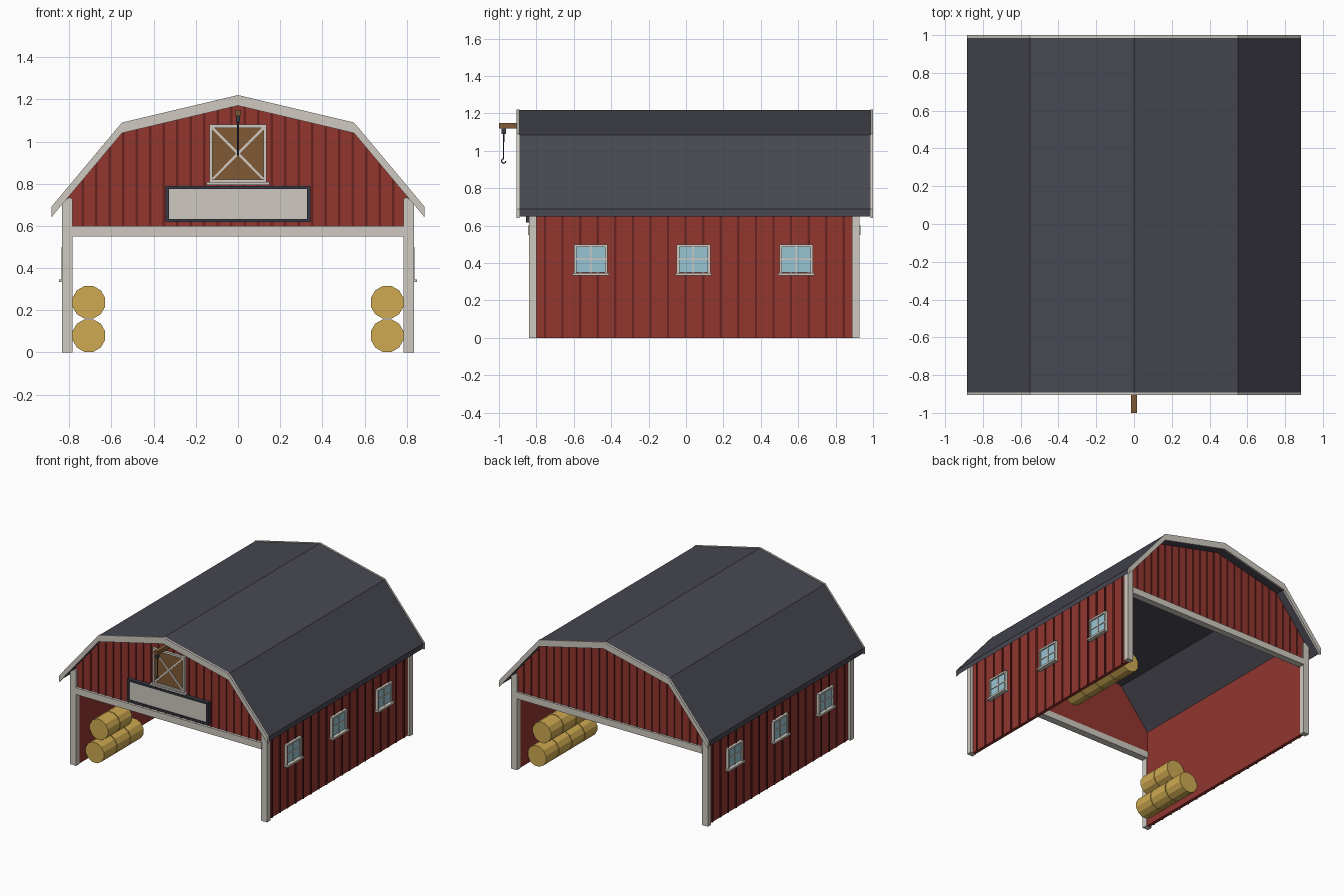
import bpy, bmesh, math
from mathutils import Matrix

if "Cube" in bpy.data.objects:
    bpy.data.objects.remove(bpy.data.objects["Cube"])


def mat(name, hexcol):
    m = bpy.data.materials.new(name)
    c = [int(hexcol[i:i + 2], 16) / 255 for i in (0, 2, 4)]
    c = [v / 12.92 if v <= 0.04045 else ((v + 0.055) / 1.055) ** 2.4 for v in c]
    m.diffuse_color = (*c, 1)
    m.use_nodes = True
    m.node_tree.nodes["Principled BSDF"].inputs["Base Color"].default_value = m.diffuse_color
    return m


RED = mat("barn_red", "93362F")
DARK_RED = mat("groove_red", "68241F")
PALE = mat("pale_trim", "CFCAC1")
SLATE = mat("slate_roof", "474751")
IRON = mat("dark_iron", "393B46")
HAY = mat("hay", "CFAA52")
WOOD = mat("brown_wood", "805A35")
GLASS = mat("window_glass", "98C4D4")


def finish(name, bm, m):
    bmesh.ops.recalc_face_normals(bm, faces=bm.faces)
    me = bpy.data.meshes.new(name)
    bm.to_mesh(me)
    bm.free()
    me.materials.append(m)
    ob = bpy.data.objects.new(name, me)
    bpy.context.collection.objects.link(ob)
    return ob


def add_box(bm, x0, x1, y0, y1, z0, z1):
    mtx = Matrix.Translation(((x0 + x1) / 2, (y0 + y1) / 2, (z0 + z1) / 2))
    mtx = mtx @ Matrix.Diagonal((x1 - x0, y1 - y0, z1 - z0, 1))
    bmesh.ops.create_cube(bm, size=1, matrix=mtx)


def boxes(name, m, *dims):
    bm = bmesh.new()
    for d in dims:
        add_box(bm, *d)
    return finish(name, bm, m)


def add_prism(bm, pts, y0, y1):
    """Extrude an x/z outline along y."""
    f = bm.faces.new([bm.verts.new((x, y0, z)) for x, z in pts])
    ex = bmesh.ops.extrude_face_region(bm, geom=[f])
    vs = [v for v in ex["geom"] if isinstance(v, bmesh.types.BMVert)]
    bmesh.ops.translate(bm, verts=vs, vec=(0, y1 - y0, 0))


def prism(name, m, pts, y0, y1):
    bm = bmesh.new()
    add_prism(bm, pts, y0, y1)
    return finish(name, bm, m)


def roof_z(x):
    """Height of the gambrel roof line."""
    x = abs(x)
    return 1.22 - x * 0.13 / 0.55 if x < 0.55 else 1.09 - (x - 0.55) * 0.4 / 0.335


def gambrel(xe, top, bottom):
    xs = [-xe, -0.55, 0, 0.55, xe]
    return ([(x, roof_z(x) + top) for x in xs]
            + [(x, roof_z(x) + bottom) for x in reversed(xs)])


# Roof, ridge cap and pale end boards
prism("roof", SLATE, gambrel(0.883, -0.004, -0.042), -0.893, 0.988)
prism("ridge_cap", SLATE, [(-0.025, 1.209), (0, 1.218), (0.025, 1.209), (0.025, 1.2), (-0.025, 1.2)],
      -0.895, 0.99)
prism("front_fascia", PALE, gambrel(0.885, 0, -0.05), -0.905, -0.891)
prism("back_fascia", PALE, gambrel(0.885, 0, -0.05), 0.986, 1.0)

# Gable walls with the open doorway below
gable = [(-0.8, 0.59)] + [(x, roof_z(x) - 0.038) for x in (-0.8, -0.55, 0, 0.55, 0.8)] + [(0.8, 0.59)]
for name, y0, y1, yb in (("front", -0.825, -0.795, -0.831), ("back", 0.885, 0.915, 0.915)):
    prism(name + "_gable_wall", RED, gable, y0, y1)
    bm = bmesh.new()
    for i in range(-12, 12):
        x = (i + 0.5) * 0.064
        add_box(bm, x - 0.005, x + 0.005, yb, yb + 0.006, 0.6, roof_z(x) - 0.045)
    finish(name + "_gable_battens", bm, DARK_RED)
boxes("front_door_beam", PALE, (-0.79, 0.79, -0.845, -0.79, 0.55, 0.6))
boxes("back_door_beam", PALE, (-0.79, 0.79, 0.88, 0.932, 0.55, 0.6))


def window(bm_frame, bm_glass, s, y):
    def b(bm, x0, x1, *r):
        add_box(bm, min(s * x0, s * x1), max(s * x0, s * x1), *r)
    b(bm_glass, 0.81, 0.826, y - 0.08, y + 0.08, 0.35, 0.49)
    for ya, yb in ((-0.09, -0.076), (0.076, 0.09)):
        b(bm_frame, 0.81, 0.836, y + ya, y + yb, 0.345, 0.5)
    b(bm_frame, 0.81, 0.836, y - 0.076, y + 0.076, 0.486, 0.5)
    b(bm_frame, 0.81, 0.848, y - 0.097, y + 0.097, 0.333, 0.347)
    b(bm_frame, 0.81, 0.831, y - 0.004, y + 0.004, 0.347, 0.486)
    b(bm_frame, 0.81, 0.831, y - 0.076, y + 0.076, 0.416, 0.424)


# Side walls, battens, windows and corner posts
for side, s in (("left", -1), ("right", 1)):
    def span(a, b):
        return (min(s * a, s * b), max(s * a, s * b))
    prism(side + "_wall", RED,
          [(s * 0.79, 0), (s * 0.815, 0), (s * 0.815, 0.735), (s * 0.79, 0.76)], -0.8, 0.89)
    bm = bmesh.new()
    for i in range(-9, 9):
        y = 0.045 + (i + 0.5) * 0.094
        add_box(bm, *span(0.81, 0.821), y - 0.006, y + 0.006, 0, 0.73)
    finish(side + "_wall_battens", bm, DARK_RED)
    frames, panes = bmesh.new(), bmesh.new()
    for y in (-0.51, 0.04, 0.59):
        window(frames, panes, s, y)
    finish(side + "_window_frames", frames, PALE)
    finish(side + "_window_panes", panes, GLASS)
    for end, y0, y1 in (("front", -0.84, -0.8), ("back", 0.887, 0.927)):
        prism(side + "_" + end + "_post", PALE,
              [(s * 0.785, 0), (s * 0.835, 0), (s * 0.835, 0.71), (s * 0.8, 0.735), (s * 0.785, 0.73)], y0, y1)

# Loft door with pale frame, cross brace and sill
boxes("loft_door", WOOD, (-0.125, 0.125, -0.835, -0.82, 0.81, 1.07))
bm = bmesh.new()
for x0, x1, z0, z1 in ((-0.135, -0.12, 0.805, 1.08), (0.12, 0.135, 0.805, 1.08),
                       (-0.12, 0.12, 1.065, 1.08), (-0.12, 0.12, 0.805, 0.82)):
    add_box(bm, x0, x1, -0.845, -0.82, z0, z1)
add_box(bm, -0.15, 0.15, -0.855, -0.82, 0.795, 0.808)
w = 0.008
for k in (-1, 1):
    add_prism(bm, [(-k * 0.12 - w, 0.822), (-k * 0.12 + w, 0.822),
                   (k * 0.12 + w, 1.063), (k * 0.12 - w, 1.063)], -0.841, -0.83)
finish("loft_door_trim", bm, PALE)

# Blank sign board
boxes("sign_panel", PALE, (-0.33, 0.33, -0.846, -0.82, 0.632, 0.778))
boxes("sign_frame", IRON,
      (-0.343, -0.328, -0.855, -0.82, 0.618, 0.79), (0.328, 0.343, -0.855, -0.82, 0.618, 0.79),
      (-0.328, 0.328, -0.855, -0.82, 0.775, 0.79), (-0.328, 0.328, -0.855, -0.82, 0.618, 0.633))

# Hoist beam with pulley, cable and hook
boxes("hoist_beam", WOOD, (-0.015, 0.015, -1.0, -0.82, 1.12, 1.15))
boxes("hoist_pulley", IRON, (-0.01, 0.01, -0.987, -0.963, 1.09, 1.121))
cu = bpy.data.curves.new("hoist_hook", "CURVE")
cu.dimensions = "3D"
cu.bevel_depth = 0.004
cu.bevel_resolution = 1
path = [(-0.975, 1.095), (-0.975, 0.958)]
path += [(-0.975 + 0.012 * math.cos(a), 0.946 + 0.012 * math.sin(a))
         for a in [math.radians(90 + 45 * i) for i in range(1, 7)]]
sp = cu.splines.new("POLY")
sp.points.add(len(path) - 1)
for p, (y, z) in zip(sp.points, path):
    p.co = (0, y, z, 1)
cu.materials.append(IRON)
bpy.context.collection.objects.link(bpy.data.objects.new("hoist_hook", cu))


def hay_row(name, x, z, y, step, count):
    bm = bmesh.new()
    for i in range(count):
        mtx = Matrix.Translation((x, y + step * (i + 0.5), z)) @ Matrix.Rotation(math.pi / 2, 4, "X")
        mtx = mtx @ Matrix.Rotation(math.pi / 12, 4, "Z")
        bmesh.ops.create_cone(bm, cap_ends=True, segments=12, radius1=0.08, radius2=0.08,
                              depth=abs(step) - 0.006, matrix=mtx)
    finish(name, bm, HAY)


# Stacked hay bales inside two opposite corners
hay_row("front_hay_lower", -0.707, 0.08, -0.73, 0.163, 3)
hay_row("front_hay_upper", -0.707, 0.238, -0.68, 0.15, 2)
hay_row("back_hay_lower", 0.707, 0.08, 0.80, -0.157, 4)
hay_row("back_hay_upper", 0.707, 0.238, 0.74, -0.155, 3)
